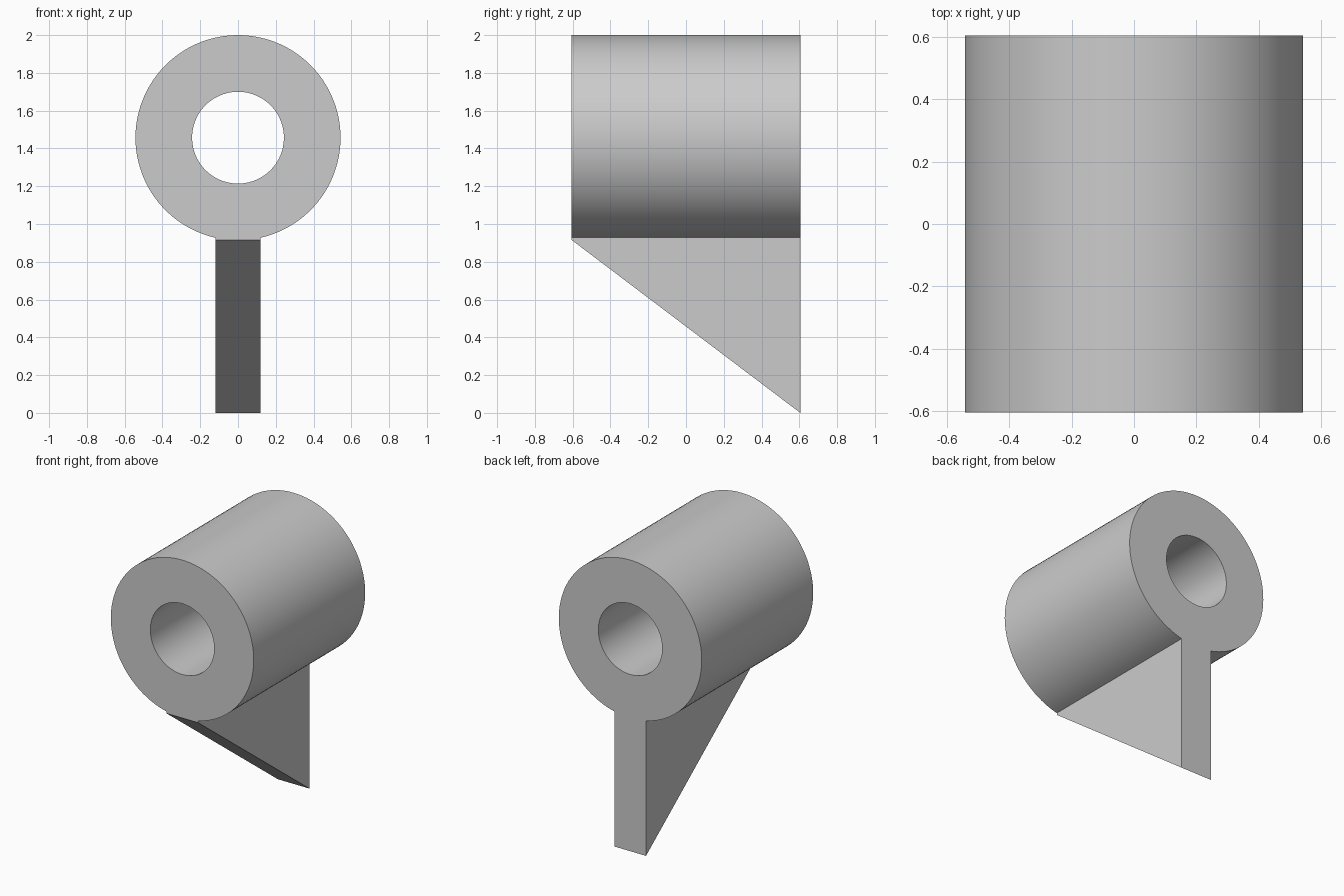
import bpy, bmesh, math

cube = bpy.data.objects.get("Cube")
if cube:
    bpy.data.objects.remove(cube, do_unlink=True)

OUTER, BORE, AXIS_Z = 0.543, 0.243, 1.457
HALF_LEN, RIB_HALF = 0.605, 0.12
RIB_FRONT_Z, RIB_BACK_Z = 0.915, 0.0
SEGMENTS = 96

grey = bpy.data.materials.new("plain_grey")
grey.use_nodes = True
colour = (0.6, 0.6, 0.6, 1)
grey.diffuse_color = colour
grey.node_tree.nodes["Principled BSDF"].inputs["Base Color"].default_value = colour


def arc(radius, start, sweep, count):
    """Points (x, z) on an arc around the tube axis, angles from straight down."""
    angles = [start + sweep * i / SEGMENTS for i in range(count)]
    return [(radius * math.sin(a), AXIS_Z - radius * math.cos(a)) for a in angles]


def keyhole(bm, y, rib_z):
    """Outer tube arc closed by the rib foot, plus the bore circle, at one end."""
    gap = math.asin(RIB_HALF / OUTER)
    outline = arc(OUTER, gap, 2 * (math.pi - gap), SEGMENTS + 1)
    outline += [(-RIB_HALF, rib_z), (RIB_HALF, rib_z)]
    bore = arc(BORE, 0, 2 * math.pi, SEGMENTS)
    return [[bm.verts.new((x, y, z)) for x, z in loop] for loop in (outline, bore)]


bm = bmesh.new()
front = keyhole(bm, -HALF_LEN, RIB_FRONT_Z)
back = keyhole(bm, HALF_LEN, RIB_BACK_Z)

# Tube wall, rib sides, sloping rib underside and bore wall
for a, b in zip(front, back):
    for i in range(len(a)):
        j = (i + 1) % len(a)
        bm.faces.new((a[i], a[j], b[j], b[i]))

# Flat ends with the bore left open
for end in (front, back):
    edges = [bm.edges.get((loop[i - 1], loop[i])) for loop in end for i in range(len(loop))]
    bmesh.ops.triangle_fill(bm, use_beauty=True, edges=edges)

bmesh.ops.recalc_face_normals(bm, faces=bm.faces[:])
mesh = bpy.data.meshes.new("tube_with_rib")
bm.to_mesh(mesh)
bm.free()
mesh.materials.append(grey)

bracket = bpy.data.objects.new("tube_with_rib", mesh)
bpy.context.collection.objects.link(bracket)
bpy.ops.object.select_all(action="DESELECT")
bracket.select_set(True)
bpy.context.view_layer.objects.active = bracket
bpy.ops.object.shade_smooth_by_angle(angle=math.radians(30))
